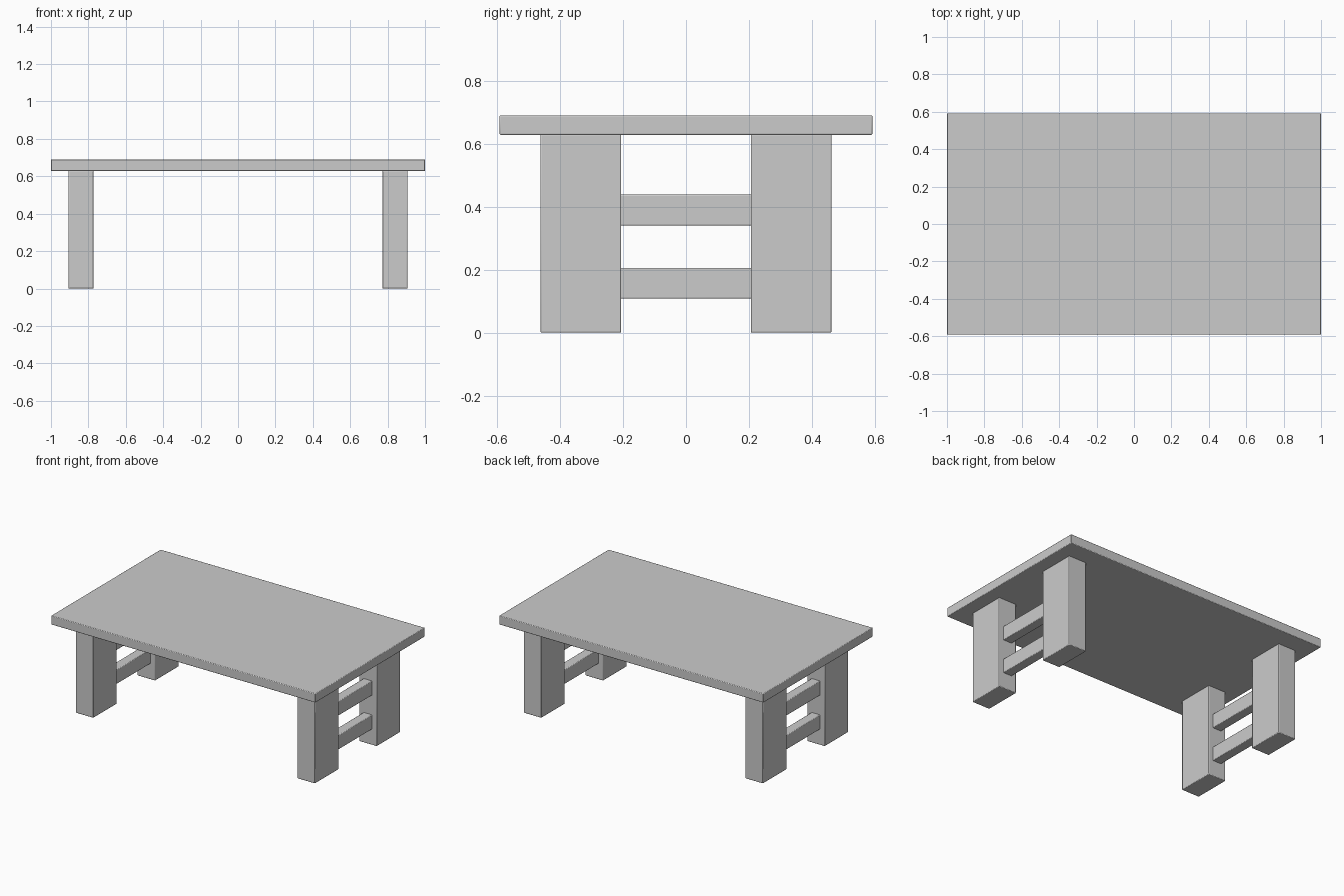
import bpy

if "Cube" in bpy.data.objects:
    bpy.data.objects.remove(bpy.data.objects["Cube"])


def box(name, x, y, z, bevel=0.004):
    """Softly bevelled box from (min, max) ranges."""
    bpy.ops.mesh.primitive_cube_add(size=1, location=[sum(r) / 2 for r in (x, y, z)])
    ob = bpy.context.object
    ob.name = name
    ob.scale = [r[1] - r[0] for r in (x, y, z)]
    bpy.ops.object.transform_apply(location=False, rotation=False, scale=True)
    mod = ob.modifiers.new("soft_edges", 'BEVEL')
    mod.width = bevel
    mod.segments = 2
    bpy.ops.object.shade_smooth_by_angle()
    return ob


def span(sign, a, b):
    return tuple(sorted((sign * a, sign * b)))


# Table top
box("table_top", (-1, 1), (-0.592, 0.592), (0.628, 0.69))

for sx, side in ((-1, "left"), (1, "right")):
    # Wide plank legs
    for sy, end in ((-1, "front"), (1, "back")):
        box(f"{end}_{side}_leg", span(sx, 0.772, 0.906), span(sy, 0.206, 0.462), (0, 0.63))
    # Two rails joining the legs at each end
    for level, z in (("lower", (0.108, 0.206)), ("upper", (0.34, 0.438))):
        box(f"{level}_{side}_rail", span(sx, 0.806, 0.872), (-0.215, 0.215), z)
